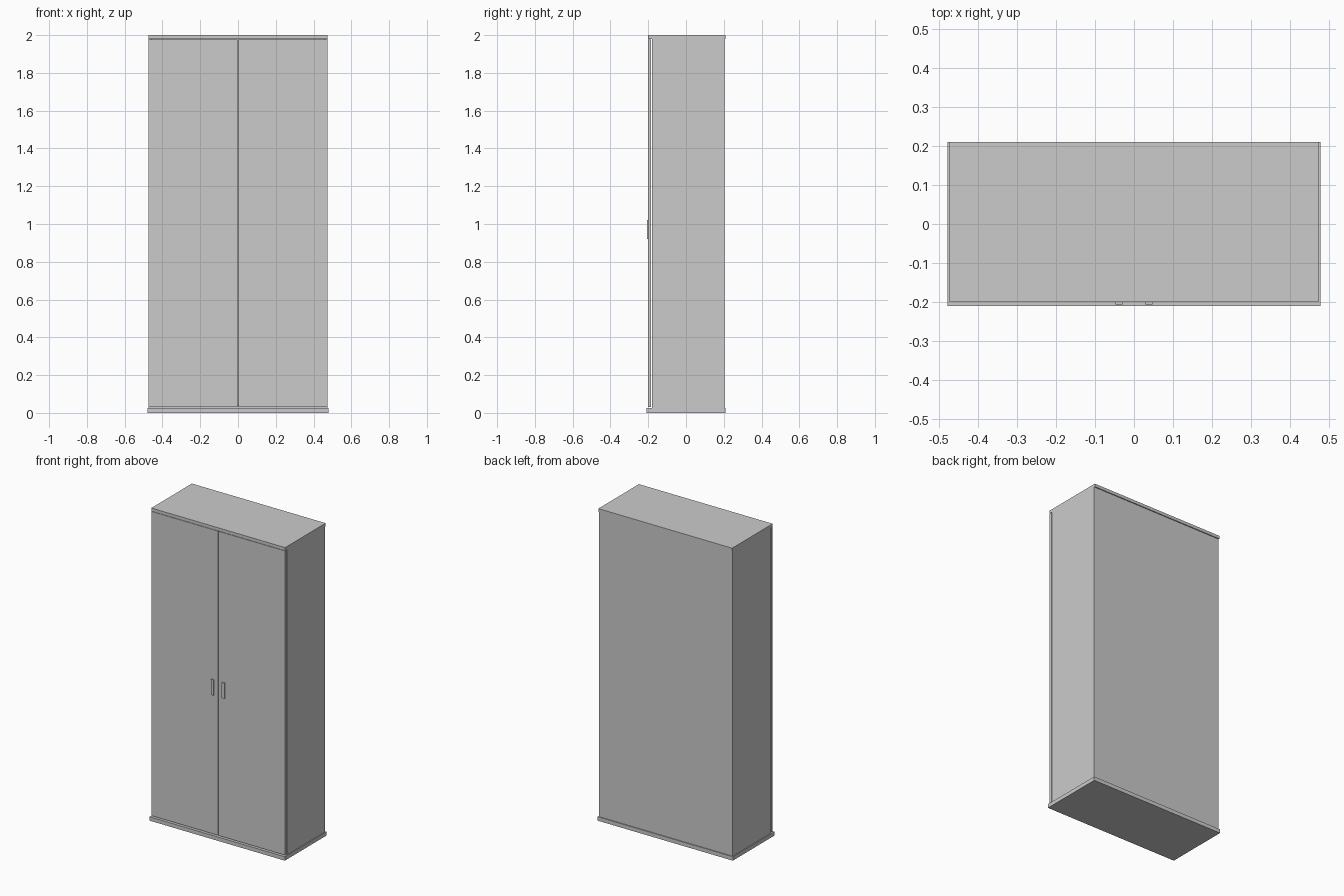
import bpy

if "Cube" in bpy.data.objects:
    bpy.data.objects.remove(bpy.data.objects["Cube"])


def box(name, x, y, z):
    """Axis-aligned box from (min, max) ranges."""
    bpy.ops.mesh.primitive_cube_add(
        size=1, location=[(a + b) / 2 for a, b in (x, y, z)])
    ob = bpy.context.object
    ob.name = name
    ob.scale = [b - a for a, b in (x, y, z)]
    bpy.ops.object.transform_apply(location=False, rotation=False, scale=True)
    return ob


W = 0.474          # half width of the body
T = 0.018          # panel thickness
FRONT, BACK = -0.18, 0.204

# base and top boards
box("plinth", (-0.479, 0.479), (-0.21, 0.21), (0, 0.025))
box("top_board", (-W, W), (-0.2, 0.21), (1.98, 2.0))

# back panel and inner floor
box("back_panel", (-W + T, W - T), (BACK - T, BACK), (0.025, 1.98))
box("floor_board", (-W + T, W - T), (FRONT, BACK - T), (0.025, 0.043))

# mirrored side panels, doors and handles
for side, s in (("left", -1), ("right", 1)):
    def span(a, b):
        return tuple(sorted((s * a, s * b)))
    box(side + "_side_panel", span(W - T, W), (FRONT, BACK), (0.025, 1.98))
    box(side + "_door", span(0.003, W), (-0.2, -0.186), (0.03, 1.978))
    box(side + "_handle", span(0.029, 0.048), (-0.207, -0.2), (0.92, 1.02))
